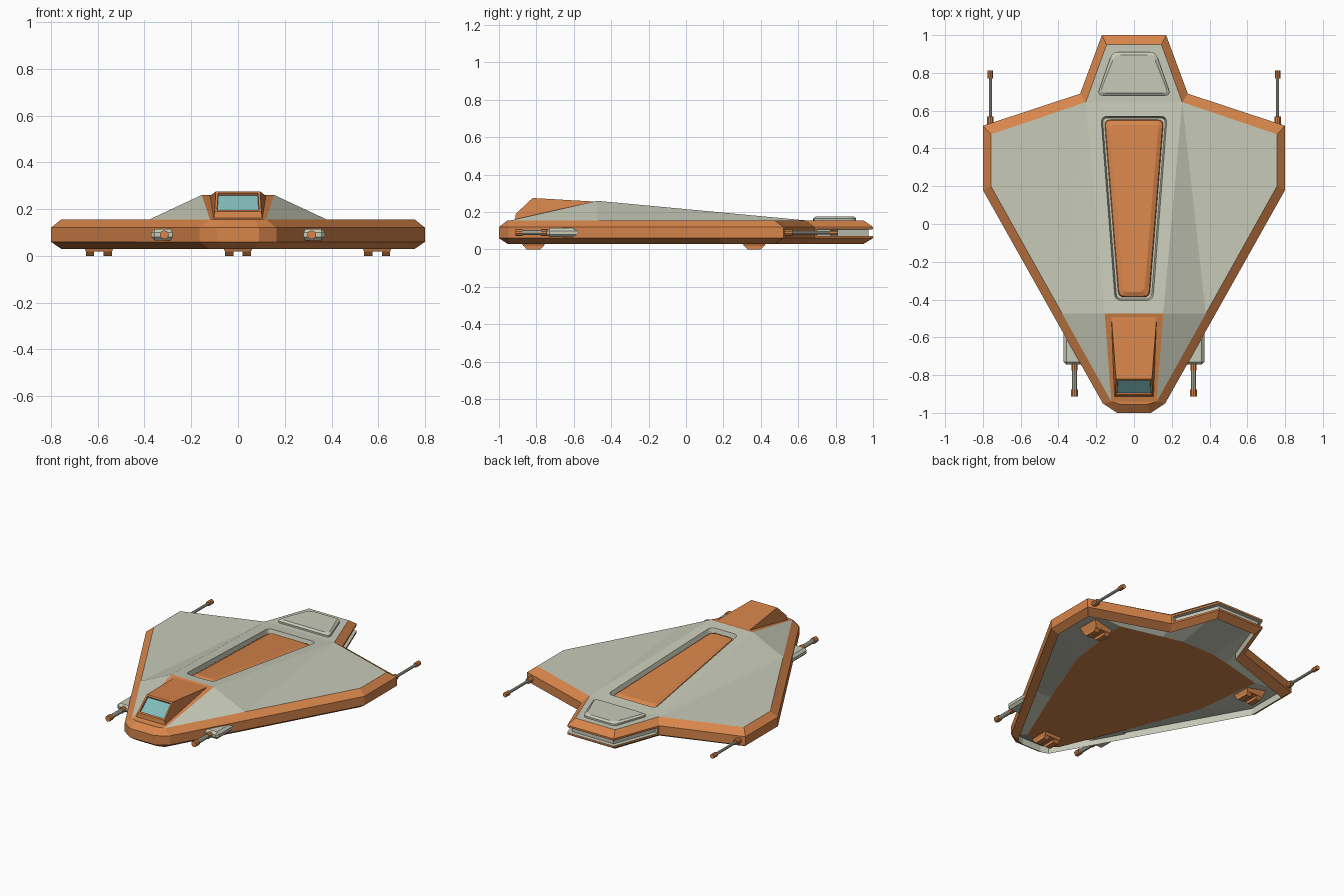
import bpy, bmesh
from mathutils import Vector

cube = bpy.data.objects.get("Cube")
if cube:
    bpy.data.objects.remove(cube, do_unlink=True)


def material(name, rgb):
    m = bpy.data.materials.new(name)
    m.use_nodes = True
    m.diffuse_color = (*rgb, 1)
    bsdf = next(n for n in m.node_tree.nodes if n.type == 'BSDF_PRINCIPLED')
    bsdf.inputs["Base Color"].default_value = (*rgb, 1)
    return m


PALETTE = [material("pale_grey", (0.57, 0.59, 0.48)),
           material("orange", (0.68, 0.235, 0.07)),
           material("teal_glass", (0.22, 0.5, 0.5))]
GREY, ORANGE, GLASS = range(3)


def finish(bm, name):
    bmesh.ops.recalc_face_normals(bm, faces=bm.faces)
    me = bpy.data.meshes.new(name)
    bm.to_mesh(me)
    bm.free()
    for m in PALETTE:
        me.materials.append(m)
    ob = bpy.data.objects.new(name, me)
    bpy.context.collection.objects.link(ob)
    return ob


def loop(bm, pts):
    return [bm.verts.new(p) for p in pts]


def face(bm, verts, mat):
    f = bm.faces.new(verts)
    f.material_index = mat
    return f


def bridge(bm, a, b, mat):
    n = len(a)
    return [face(bm, (a[i], a[(i + 1) % n], b[(i + 1) % n], b[i]), mat) for i in range(n)]


def mirrored(half, z):
    right = [(-x, y, z) for x, y in reversed(half)]
    return [(x, y, z) for x, y in half] + right


def corner_arcs(w0, y0, w1, y1, inset, r, height, steps=4):
    """Rounded trapezoid as one arc per corner, from front half width w0 to rear w1."""
    a, b, lo, hi = w0 - inset, w1 - inset, y0 + inset, y1 - inset
    c = [Vector(p) for p in ((-a, lo), (a, lo), (b, hi), (-b, hi))]
    arcs = []
    for i, p in enumerate(c):
        s = p + (c[i - 1] - p).normalized() * r
        e = p + (c[(i + 1) % 4] - p).normalized() * r
        arc = []
        for k in range(steps + 1):
            t = k / steps
            q = s * (1 - t) ** 2 + p * 2 * t * (1 - t) + e * t * t
            arc.append((q.x, q.y, height(q.y)))
        arcs.append(arc)
    return arcs


def flat(arcs):
    return [p for arc in arcs for p in arc]


# Hull: half outlines run from the nose to the stern
OUTER = [(.09, -1), (.165, -.95), (.432, -.475), (.8, .18), (.8, .52), (.285, .69), (.17, 1)]
INNER = [(.07, -.955), (.12, -.94), (.38, -.475), (.757, .2), (.757, .475), (.255, .645), (.145, .95)]
BELLY = [(.06, -.88), (.12, -.85), (.3, -.42), (.48, .05), (.53, .5), (.25, .57), (.12, .6)]

bm = bmesh.new()
belly = loop(bm, mirrored(BELLY, .035))
recess = loop(bm, mirrored(INNER, .075))
rim = loop(bm, mirrored(INNER, .03))
wall_low = loop(bm, mirrored(OUTER, .06))
wall_high = loop(bm, mirrored(OUTER, .12))
deck = loop(bm, mirrored(INNER, .155))
face(bm, belly, ORANGE)
bridge(bm, belly, recess, GREY)
bridge(bm, recess, rim, GREY)
bridge(bm, rim, wall_low, ORANGE)
walls = bridge(bm, wall_low, wall_high, ORANGE)
bridge(bm, wall_high, deck, ORANGE)

# Raised deck with its two shoulder peaks
left, right = deck[:7], deck[:6:-1]
peaks = loop(bm, [(.155, -.475, .26), (-.155, -.475, .26)])
for side, peak in zip((left, right), peaks):
    face(bm, (side[1], side[2], peak), GREY)
    face(bm, (peak, side[2], side[5]), GREY)
    face(bm, side[2:6], GREY)
face(bm, (left[0], left[1], right[1], right[0]), ORANGE)
face(bm, (left[1], peaks[0], peaks[1], right[1]), ORANGE)
face(bm, (left[5], left[6], right[6], right[5]), GREY)


# Sunken trench and bevelled dorsal panel in the sloping deck
def slope(drop):
    return lambda y: .26 - .09375 * (y + .475) - drop


SHAPE = (.1, -.405, .175, .57)
arcs = corner_arcs(*SHAPE, 0, .035, slope(0))
rings = [loop(bm, a) for a in arcs]
corners = [peaks[1], peaks[0], left[5], right[5]]
for i in range(4):
    j = (i + 1) % 4
    face(bm, (corners[i], corners[j], rings[j][0], rings[i][-1]), GREY)
    for p, q in zip(rings[i], rings[i][1:]):
        face(bm, (corners[i], p, q), GREY)
last = [v for ring in rings for v in ring]
for inset, drop, mat in ((.008, .03, GREY), (.018, .03, GREY), (.022, .018, ORANGE), (.045, .006, ORANGE)):
    nxt = loop(bm, flat(corner_arcs(*SHAPE, inset, .03, slope(drop))))
    bridge(bm, last, nxt, mat)
    last = nxt
face(bm, last, ORANGE)

# Grey slot around the stern
bmesh.ops.recalc_face_normals(bm, faces=bm.faces)
stern = [f for f in walls if f.calc_center_median().y > .75]
bmesh.ops.inset_region(bm, faces=stern, thickness=.012, use_even_offset=True)
ring = bmesh.ops.inset_region(bm, faces=stern, thickness=.001, depth=-.025, use_even_offset=True)
for f in ring["faces"] + stern:
    f.material_index = GREY
finish(bm, "hull")

# Stern hatch
bm = bmesh.new()
last = None
for inset, z in ((0, .15), (0, .166), (.014, .176)):
    nxt = loop(bm, flat(corner_arcs(.195, .68, .115, .91, inset, .03, lambda y: z)))
    if last:
        bridge(bm, last, nxt, GREY)
    last = nxt
face(bm, last, GREY)
finish(bm, "stern_hatch")

# Cockpit: cross-sections from rear to front, then an inset windscreen
bm = bmesh.new()
SIDE = [(.125, -.49, .15), (.12, -.49, .256), (.095, -.82, .275), (.1, -.91, .19), (.105, -.915, .15)]
l = loop(bm, SIDE)
r = loop(bm, [(-x, y, z) for x, y, z in SIDE])
strips = bridge(bm, l, r, ORANGE)
face(bm, l, ORANGE)
face(bm, r, ORANGE)
bmesh.ops.recalc_face_normals(bm, faces=bm.faces)
screen = strips[2]
bmesh.ops.inset_region(bm, faces=[screen], thickness=.014)
bmesh.ops.inset_region(bm, faces=[screen], thickness=.002, depth=-.012)
screen.material_index = GLASS
finish(bm, "cockpit")


def frustum(name, x, y, low, z0, high, z1, mat):
    bm = bmesh.new()
    a, b = [loop(bm, [(x + sx * w, y + sy * d, z) for sx, sy in ((-1, -1), (1, -1), (1, 1), (-1, 1))])
            for (w, d), z in ((low, z0), (high, z1))]
    bridge(bm, a, b, mat)
    face(bm, a, mat)
    face(bm, b, mat)
    return finish(bm, name)


def rod(name, x, y0, y1, radius, mat):
    bpy.ops.mesh.primitive_cylinder_add(vertices=10, radius=radius, depth=y1 - y0,
                                        location=(x, (y0 + y1) / 2, .09), rotation=(1.5708, 0, 0))
    ob = bpy.context.object
    ob.name = name
    ob.data.materials.append(PALETTE[mat])
    bpy.ops.object.shade_smooth_by_angle()


# Landing feet: a tapered base carrying two skids
for name, x, y in (("front", 0, -.815), ("rear_left", .595, .365), ("rear_right", -.595, .365)):
    frustum(name + "_foot_base", x, y, (.056, .055), .018, (.075, .075), .065, ORANGE)
    for s in (-1, 1):
        frustum(name + "_foot_skid", x + s * .038, y, (.018, .036), 0, (.018, .055), .02, ORANGE)

# Guns on both sides
for side, s in (("left", 1), ("right", -1)):
    pod = frustum(side + "_gun_pod", s * .305, -.62, (.067, .125), .066, (.067, .125), .114, GREY)
    bevel = pod.modifiers.new("chamfer", 'BEVEL')
    bevel.width = .015
    bevel.segments = 1
    rod(side + "_front_gun_collar", s * .315, -.775, -.74, .018, ORANGE)
    rod(side + "_front_gun_barrel", s * .315, -.9, -.74, .014, GREY)
    rod(side + "_front_gun_tip", s * .315, -.912, -.875, .019, ORANGE)
    rod(side + "_rear_gun_base", s * .76, .5, .57, .018, ORANGE)
    rod(side + "_rear_gun_barrel", s * .76, .52, .79, .009, GREY)
    rod(side + "_rear_gun_tip", s * .76, .77, .812, .015, ORANGE)
